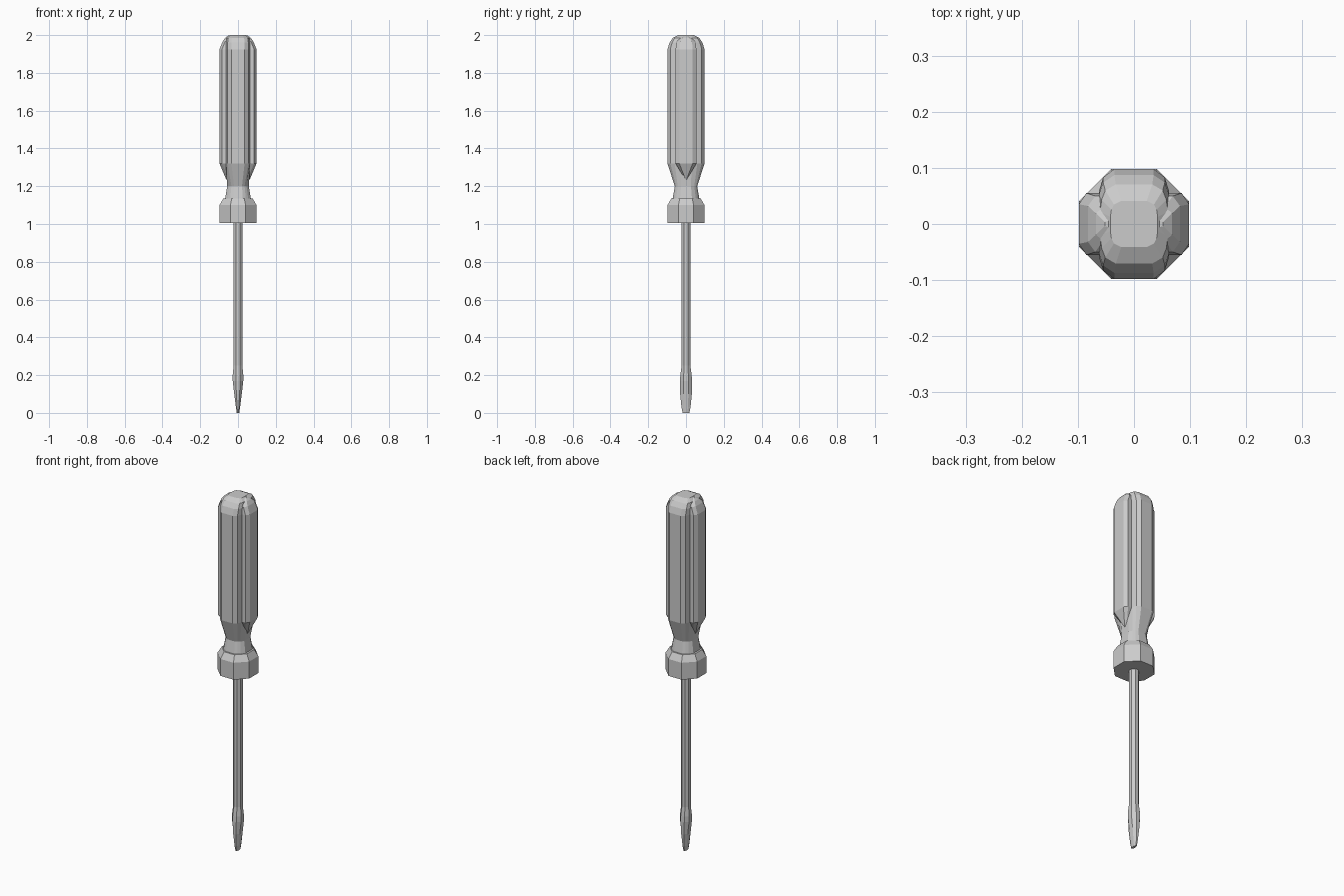
import bpy, bmesh, math

if "Cube" in bpy.data.objects:
    bpy.data.objects.remove(bpy.data.objects["Cube"])


def loft(name, rings):
    """Skin a list of equal-length point rings and cap both ends."""
    bm = bmesh.new()
    loops = [[bm.verts.new(p) for p in ring] for ring in rings]
    n = len(loops[0])
    for a, b in zip(loops, loops[1:]):
        for i in range(n):
            j = (i + 1) % n
            bm.faces.new((a[i], a[j], b[j], b[i]))
    bm.faces.new(loops[0][::-1])
    bm.faces.new(loops[-1])
    bmesh.ops.recalc_face_normals(bm, faces=bm.faces)
    mesh = bpy.data.meshes.new(name)
    bm.to_mesh(mesh)
    bm.free()
    obj = bpy.data.objects.new(name, mesh)
    bpy.context.collection.objects.link(obj)
    return obj


def octagon(z, ax, ay):
    """Octagon with flats facing the axes, half-widths ax and ay."""
    t = math.tan(math.pi / 8)
    unit = [(1, -t), (1, t), (t, 1), (-t, 1), (-1, t), (-1, -t), (-t, -1), (t, -1)]
    return [(x * ax, y * ay, z) for x, y in unit]


# Handle core: fluted section with front and back lobes
quad = [(0.065, 0.03), (0.062, 0.06), (0.055, 0.083), (0.035, 0.098)]
section = (quad + [(-x, y) for x, y in quad[::-1]]
           + [(-x, -y) for x, y in quad] + [(x, -y) for x, y in quad[::-1]])


def lobed(z, sx=1, sy=1):
    return [(x * sx, y * sy, z) for x, y in section]


def rounded(z, r):
    return [(x * r / math.hypot(x, y), y * r / math.hypot(x, y), z) for x, y in section]


loft("handle_core", [
    rounded(1.12, 0.077), rounded(1.14, 0.074), rounded(1.20, 0.063),
    lobed(1.32), lobed(1.925), lobed(1.96, 1, 0.89),
    lobed(1.985, 0.93, 0.72), lobed(2.0, 0.65, 0.42)])


# Side lobes: separate ribs tapering to a point at both ends
def rib(z, out, hw, s):
    mid, edge = max(out - 0.013, 0.045), hw * 0.64
    pts = [(0.03, -hw), (mid, -hw), (out, -edge), (out, edge), (mid, hw), (0.03, hw)]
    return [(s * x, y, z) for x, y in pts]


profile = [(1.235, 0.062, 0.004), (1.32, 0.098, 0.055), (1.925, 0.098, 0.055),
           (1.965, 0.082, 0.05), (1.985, 0.068, 0.03), (1.997, 0.052, 0.006)]
for side, s in (("left", -1), ("right", 1)):
    loft(side + "_handle_rib", [rib(z, o, h, s) for z, o, h in profile])

# Collar at the base of the handle
loft("collar", [octagon(z, r, r) for z, r in
                ((1.005, 0.098), (1.1, 0.098), (1.135, 0.078))])

# Steel shaft with flared, flattened tip
loft("shaft", [octagon(z, ax, ay) for z, ax, ay in (
    (0, 0.007, 0.018), (0.03, 0.011, 0.024), (0.1, 0.02, 0.031),
    (0.17, 0.028, 0.032), (0.2, 0.028, 0.03), (0.25, 0.023, 0.023),
    (1.02, 0.023, 0.023))])
